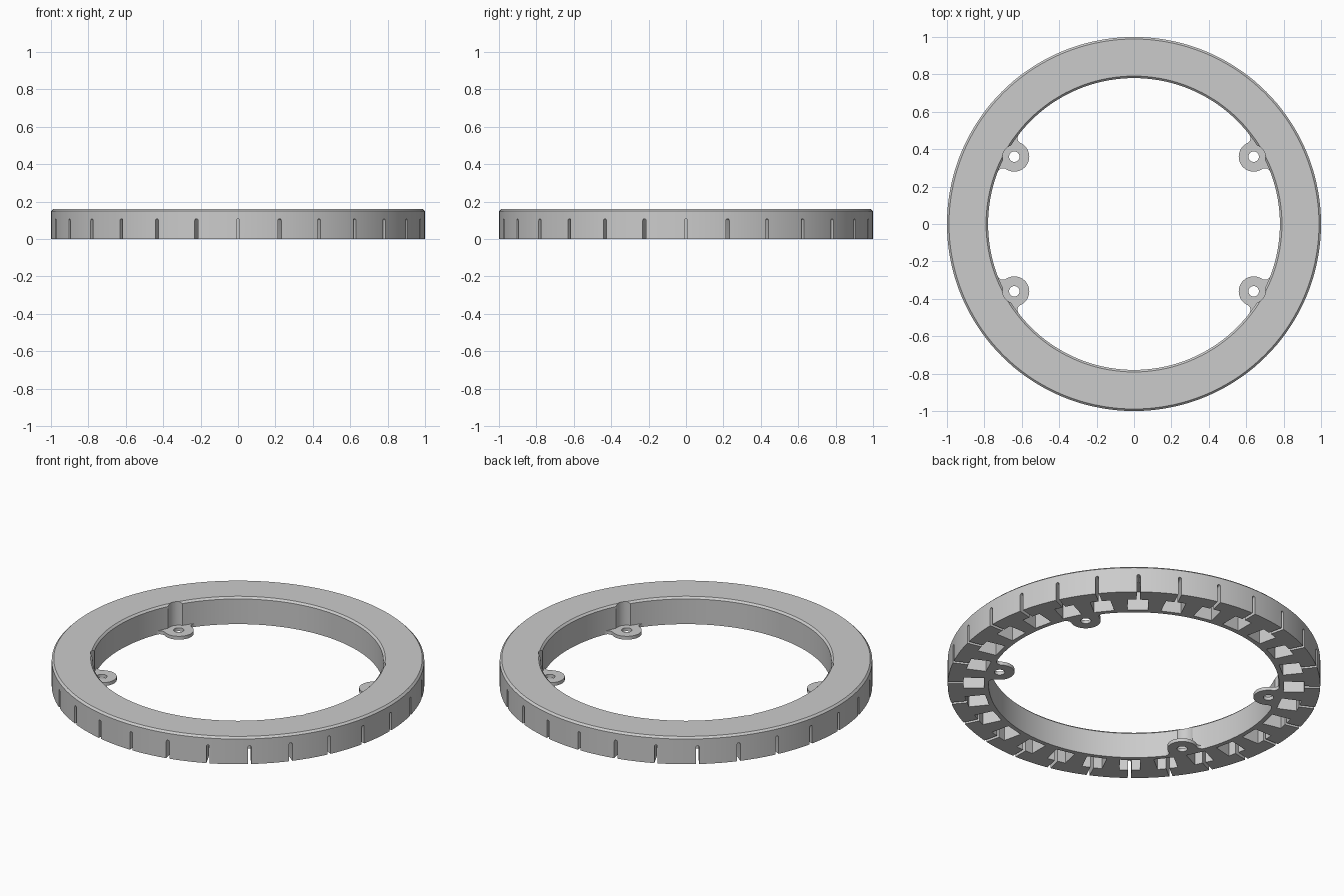
import bpy, bmesh, math
from mathutils import Matrix, Vector

if "Cube" in bpy.data.objects:
    bpy.data.objects.remove(bpy.data.objects["Cube"])

OUTER, INNER, HEIGHT, BEVEL = 1.0, 0.78, 0.16, 0.011
COUNT = 28                      # pockets and slots around the ring
TAB_X, TAB_Y = 0.64, 0.36       # screw hole centres
TAB_R, HOLE_R, FILLET, TAB_T = 0.08, 0.028, 0.03, 0.02

grey = bpy.data.materials.new("plain grey")
grey.diffuse_color = (0.6, 0.6, 0.6, 1)
grey.use_nodes = True
grey.node_tree.nodes["Principled BSDF"].inputs["Base Color"].default_value = grey.diffuse_color


def make_object(name, bm):
    bmesh.ops.recalc_face_normals(bm, faces=bm.faces)
    mesh = bpy.data.meshes.new(name)
    bm.to_mesh(mesh)
    bm.free()
    mesh.materials.append(grey)
    obj = bpy.data.objects.new(name, mesh)
    bpy.context.collection.objects.link(obj)
    return obj


def add_prism(bm, points, axis):
    """Extrude a closed outline along a vector."""
    face = bm.faces.new([bm.verts.new(p) for p in points])
    ext = bmesh.ops.extrude_face_region(bm, geom=[face])
    moved = [v for v in ext["geom"] if isinstance(v, bmesh.types.BMVert)]
    bmesh.ops.translate(bm, verts=moved, vec=axis)


def arc(cx, cy, r, a0, a1, n):
    return [(cx + r * math.cos(a0 + (a1 - a0) * i / n),
             cy + r * math.sin(a0 + (a1 - a0) * i / n)) for i in range(n + 1)]


def cutter_around(name, outline, axis, angles):
    """Repeat one prism around z as a hidden cutter."""
    bm = bmesh.new()
    for a in angles:
        rot = Matrix.Rotation(a, 3, 'Z')
        add_prism(bm, [rot @ Vector(p) for p in outline], rot @ Vector(axis))
    obj = make_object(name, bm)
    obj.hide_render = True
    return obj


def shade(obj):
    bpy.ops.object.select_all(action='DESELECT')
    obj.select_set(True)
    bpy.context.view_layer.objects.active = obj
    bpy.ops.object.shade_smooth_by_angle(angle=math.radians(25))


# Ring body: chamfered profile spun around z
bm = bmesh.new()
profile = [(INNER, 0), (OUTER, 0), (OUTER, HEIGHT - BEVEL), (OUTER - BEVEL, HEIGHT),
           (INNER + BEVEL, HEIGHT), (INNER, HEIGHT - BEVEL)]
verts = [bm.verts.new((r, 0, z)) for r, z in profile]
edges = [bm.edges.new((verts[i], verts[(i + 1) % 6])) for i in range(6)]
bmesh.ops.spin(bm, geom=verts + edges, cent=(0, 0, 0), axis=(0, 0, 1),
               angle=math.tau, steps=144, use_duplicate=False)
bmesh.ops.remove_doubles(bm, verts=bm.verts, dist=1e-4)
ring = make_object("ring_body", bm)

# Cutters: square pockets, round-topped slots, screw clearances above the tabs
steps = [math.tau * i / COUNT for i in range(COUNT)]
tab_angle = math.atan2(TAB_Y, TAB_X)
tab_dist = math.hypot(TAB_X, TAB_Y)
tab_angles = [tab_angle, math.pi - tab_angle, math.pi + tab_angle, -tab_angle]
h = 0.055
pocket = [(0.86 - h, -h, -0.05), (0.86 + h, -h, -0.05),
          (0.86 + h, h, -0.05), (0.86 - h, h, -0.05)]
w = 0.009
slot = [(0.87, -w, -0.05), (0.87, w, -0.05)]
slot += [(0.87, y, z) for y, z in arc(0, 0.108 - w, w, 0, math.pi, 8)]
slot[0], slot[1] = slot[0], slot[1]
clearance = [(x, y, TAB_T) for x, y in arc(tab_dist, 0, 0.062, 0, math.tau, 40)[:-1]]
cutters = [cutter_around("pocket_cutter", pocket, (0, 0, 0.16), steps),
           cutter_around("slot_cutter", slot, (0.2, 0, 0), steps),
           cutter_around("clearance_cutter", clearance, (0, 0, 0.3), tab_angles)]
for c in cutters:
    mod = ring.modifiers.new(c.name, 'BOOLEAN')
    mod.operation, mod.solver, mod.object = 'DIFFERENCE', 'EXACT', c

# Bake the cuts and drop the cutters
graph = bpy.context.evaluated_depsgraph_get()
baked = bpy.data.meshes.new_from_object(ring.evaluated_get(graph))
ring.modifiers.clear()
ring.data = baked
for c in cutters:
    bpy.data.objects.remove(c)
shade(ring)

# Screw tab outline: round ear blended into the inner wall by concave fillets
d, rc = TAB_R + FILLET, INNER - FILLET
th = math.acos((tab_dist ** 2 + rc ** 2 - d ** 2) / (2 * tab_dist * rc))
fx, fy = rc * math.cos(th), rc * math.sin(th)
to_ear = math.atan2(-fy, tab_dist - fx) % math.tau
half = arc(fx, fy, FILLET, th, to_ear - math.tau, 12)
from_ear = math.atan2(fy, fx - tab_dist)
half += arc(tab_dist, 0, TAB_R, from_ear, math.pi, 20)[1:]
outline = half + [(x, -y) for x, y in reversed(half[:-1])]
outline += arc(0, 0, INNER + 0.005, -th, th, 12)
hole = arc(tab_dist, 0, HOLE_R, 0, math.tau, 32)[:-1]

for i, a in enumerate(tab_angles):
    curve = bpy.data.curves.new("tab_outline", 'CURVE')
    curve.dimensions, curve.fill_mode, curve.extrude = '2D', 'BOTH', TAB_T / 2
    for pts in (outline, hole):
        spline = curve.splines.new('POLY')
        spline.points.add(len(pts) - 1)
        for p, (x, y) in zip(spline.points, pts):
            p.co = (x, y, 0, 1)
        spline.use_cyclic_u = True
    temp = bpy.data.objects.new("tab_outline", curve)
    bpy.context.collection.objects.link(temp)
    graph = bpy.context.evaluated_depsgraph_get()
    mesh = bpy.data.meshes.new_from_object(temp.evaluated_get(graph))
    bpy.data.objects.remove(temp)
    bm = bmesh.new()
    bm.from_mesh(mesh)
    bmesh.ops.remove_doubles(bm, verts=bm.verts, dist=1e-5)
    bmesh.ops.transform(bm, verts=bm.verts,
                        matrix=Matrix.Translation((0, 0, TAB_T / 2)) @ Matrix.Rotation(a, 4, 'Z'))
    shade(make_object(f"screw_tab_{i + 1}", bm))
